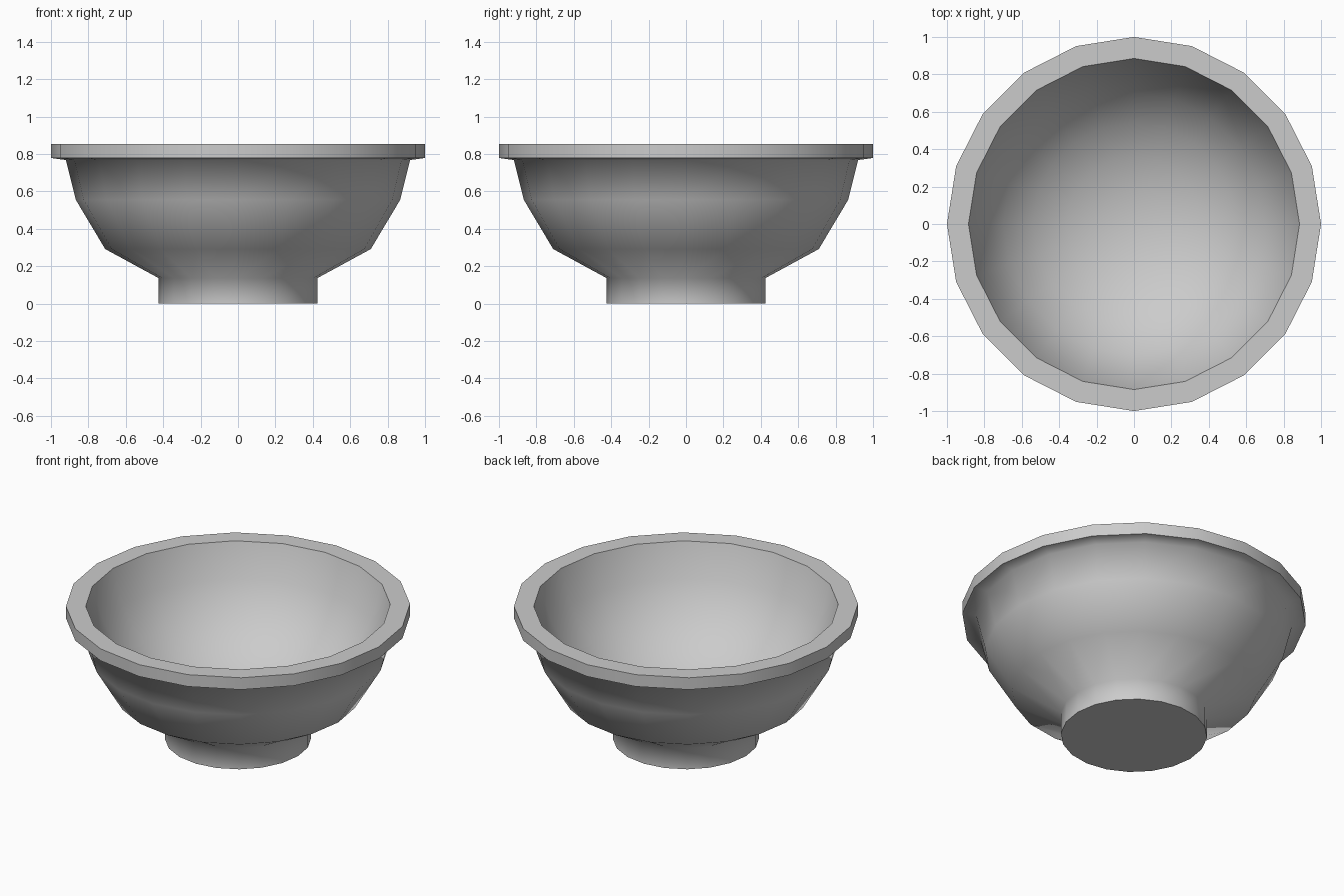
import bpy
import bmesh
from math import cos, sin, tau

cube = bpy.data.objects.get("Cube")
if cube:
    bpy.data.objects.remove(cube)

SIDES = 20

# Single colour for the whole bowl
grey = bpy.data.materials.new("light grey")
grey.use_nodes = True
colour = (0.6, 0.6, 0.6, 1.0)
grey.diffuse_color = colour
grey.node_tree.nodes["Principled BSDF"].inputs["Base Color"].default_value = colour

# Profile as (radius, height, sharp ring): foot, outer wall, lip, round inner wall
profile = [
    (0.425, 0.0, True), (0.425, 0.137, False), (0.71, 0.292, False),
    (0.867, 0.555, False), (0.92, 0.768, False),
    (1.0, 0.779, True), (1.0, 0.855, True), (0.885, 0.855, True),
    (0.82, 0.64, False), (0.7, 0.45, False), (0.54, 0.31, False),
    (0.36, 0.22, False), (0.18, 0.175, False),
]

bm = bmesh.new()
rings = []
for radius, z, _ in profile:
    rings.append([bm.verts.new((radius * cos(tau * i / SIDES),
                                radius * sin(tau * i / SIDES), z))
                  for i in range(SIDES)])

# Walls between neighbouring rings
for low, high in zip(rings, rings[1:]):
    for i in range(SIDES):
        j = (i + 1) % SIDES
        bm.faces.new((low[i], low[j], high[j], high[i]))

# Underside of the foot, and the shallow dish floor
bm.faces.new(rings[0][::-1])
centre = bm.verts.new((0, 0, 0.16))
for i in range(SIDES):
    bm.faces.new((rings[-1][i], rings[-1][(i + 1) % SIDES], centre))

# Smooth shading with crisp foot and lip rings
for face in bm.faces:
    face.smooth = True
for ring, (_, _, sharp) in zip(rings, profile):
    for i in range(SIDES):
        bm.edges.get((ring[i], ring[(i + 1) % SIDES])).smooth = not sharp
bmesh.ops.recalc_face_normals(bm, faces=bm.faces)

mesh = bpy.data.meshes.new("bowl")
bm.to_mesh(mesh)
bm.free()
mesh.materials.append(grey)
bowl = bpy.data.objects.new("bowl", mesh)
bpy.context.collection.objects.link(bowl)
